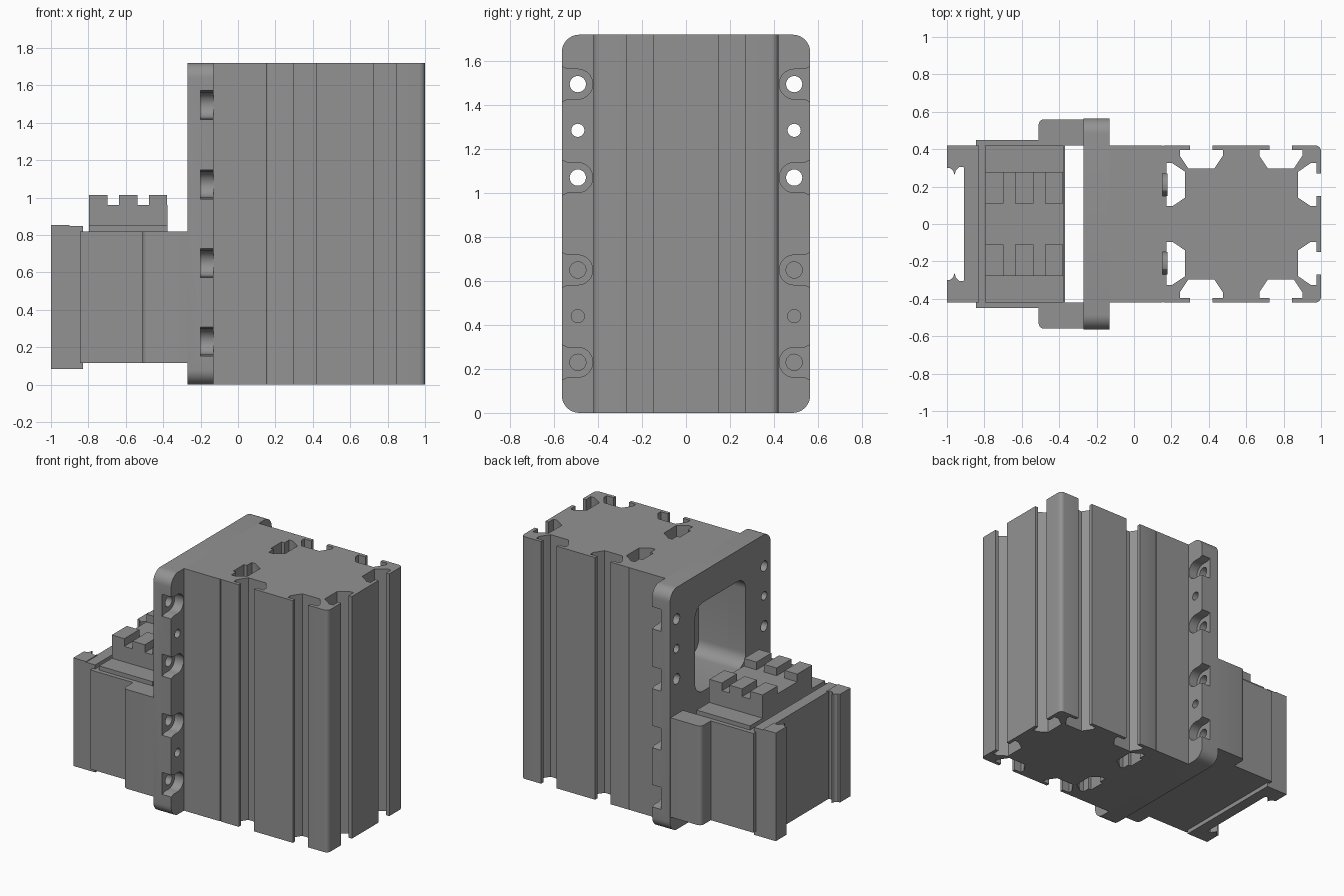
import bpy, bmesh, math

if "Cube" in bpy.data.objects:
    bpy.data.objects.remove(bpy.data.objects["Cube"])

grey = bpy.data.materials.new("grey metal")
grey.diffuse_color = (0.29, 0.29, 0.29, 1)
grey.use_nodes = True
grey.node_tree.nodes["Principled BSDF"].inputs["Base Color"].default_value = grey.diffuse_color


def prisms(name, outlines, lo, hi, axis="Z"):
    """One object made of outlines extruded from lo to hi along an axis."""
    bm = bmesh.new()
    for pts in outlines:
        rings = []
        for h in (lo, hi):
            rings.append([bm.verts.new((a, b, h) if axis == "Z" else (h, a, b)) for a, b in pts])
        bm.faces.new(rings[0][::-1])
        bm.faces.new(rings[1])
        n = len(pts)
        for i in range(n):
            j = (i + 1) % n
            bm.faces.new((rings[0][i], rings[0][j], rings[1][j], rings[1][i]))
    bmesh.ops.recalc_face_normals(bm, faces=bm.faces)
    me = bpy.data.meshes.new(name)
    bm.to_mesh(me)
    bm.free()
    me.materials.append(grey)
    ob = bpy.data.objects.new(name, me)
    bpy.context.collection.objects.link(ob)
    return ob


def arc(cx, cy, r, a0, a1, n):
    return [(cx + r * math.cos(math.radians(a0 + (a1 - a0) * i / n)),
             cy + r * math.sin(math.radians(a0 + (a1 - a0) * i / n))) for i in range(n + 1)]


def circle(cx, cy, r, n=24):
    return arc(cx, cy, r, 0, 360, n)[:-1]


def rect(x0, x1, y0, y1, r=0.0):
    if not r:
        return [(x0, y0), (x1, y0), (x1, y1), (x0, y1)]
    return (arc(x1 - r, y0 + r, r, -90, 0, 8) + arc(x1 - r, y1 - r, r, 0, 90, 8)
            + arc(x0 + r, y1 - r, r, 90, 180, 8) + arc(x0 + r, y0 + r, r, 180, 270, 8))


def flip(pts):
    return [(a, -b) for a, b in pts]


def cut(ob, cutter):
    mod = ob.modifiers.new("cut", "BOOLEAN")
    mod.operation, mod.solver, mod.object = "DIFFERENCE", "EXACT", cutter
    bpy.context.view_layer.objects.active = ob
    bpy.ops.object.modifier_apply(modifier=mod.name)


# T-slot column: outline walked side by side, each with two T-slots
T_SLOT = [(-.06, 0), (-.06, .025), (-.115, .025), (-.115, .055), (-.07, .122),
          (.07, .122), (.115, .055), (.115, .025), (.06, .025), (.06, 0)]


def slot(cx, cy, tx, ty):
    # inward direction is the travel direction turned left
    return [(cx + tx * a - ty * d, cy + ty * a + tx * d) for a, d in T_SLOT]


X0, X1, Y = 0.15, 1.0, 0.42
outline = arc(X0 + .015, -Y + .015, .015, 180, 270, 3)
outline += slot(.36, -Y, 1, 0) + slot(.785, -Y, 1, 0)
outline += arc(X1 - .03, -Y + .03, .03, -90, 0, 5)
outline += slot(X1, -.21, 0, 1) + slot(X1, .21, 0, 1)
outline += arc(X1 - .03, Y - .03, .03, 0, 90, 5)
outline += slot(.785, Y, -1, 0) + slot(.36, Y, -1, 0)
outline += arc(X0 + .015, Y - .015, .015, 90, 180, 3)
outline += slot(X0, .21, 0, -1) + slot(X0, -.21, 0, -1)
prisms("slotted_column", [outline], 0, 1.72)

# Bolt heads seated in the hidden slots
prisms("bolt_heads", [circle(y, z, .06, 12) for y in (-.21, .21) for z in (.23, .65, 1.07, 1.5)],
       .14, .18, "X")

# Mounting block and its wider flange
block = prisms("mount_block", [rect(-Y, Y, 0, 1.72)], -.13, .152, "X")
flange = prisms("mount_flange", [rect(-.565, .565, 0, 1.72, .08)], -.27, -.13, "X")

big_z = (.23, .65, 1.07, 1.495)
small_z = (.44, 1.285)
holes, pockets = [], []
for s in (-1, 1):
    holes += [circle(s * .492, z, .037) for z in big_z]
    holes += [circle(s * .492, z, .03) for z in small_z]
    for z in big_z:
        # counterbore, open and slightly flared at the outer edge
        p = arc(.492, z, .068, 90, 270, 14) + [(.54, z - .068), (.56, z - .078), (.6, z - .078),
                                               (.6, z + .078), (.56, z + .078), (.54, z + .068)]
        pockets.append([(s * a, b) for a, b in p])
hole_cutter = prisms("hole_cutter", holes, -.4, 0, "X")
pocket_cutter = prisms("pocket_cutter", pockets, -.2, -.05, "X")
window_cutter = prisms("window_cutter", [rect(-.285, .285, .87, 1.5, .09)], -.4, .1, "X")
cut(flange, pocket_cutter)
cut(flange, hole_cutter)
cut(flange, window_cutter)
cut(block, window_cutter)
for c in (hole_cutter, pocket_cutter, window_cutter):
    bpy.data.objects.remove(c)

# Side wings joining the flange to the connector body
wing = [(-.27, .42), (-.27, .56)] + arc(-.48, .53, .03, 90, 180, 5) + [(-.51, .42)]
prisms("side_wings", [wing, flip(wing)], .115, .82)

# Connector body with top plate, terminal base and studs
prisms("connector_body", [rect(-.845, -.37, -.45, .45)], .115, .82)
prisms("top_plate", [rect(-.797, -.377, -.42, .42)], .81, .85)
prisms("terminal_base", [rect(-.797, -.377, -.278, .278)], .84, .96)
studs = []
for x in (-.797, -.635, -.477):
    studs += [rect(x, x + .098, .11, .278), rect(x, x + .098, -.278, -.11)]
prisms("terminal_studs", studs, .95, 1.015)

# End bracket: plate and two ribbed arms
prisms("end_plate", [rect(-.908, -.828, -.42, .42)], .085, .848)
arm = [(-.9, .42), (-1, .42), (-1, .3), (-.985, .3), (-.967, .285), (-.96, .262),
       (-.953, .285), (-.935, .305), (-.912, .305), (-.9, .29)]
prisms("end_arms", [arm, flip(arm)], .085, .853)

# Smooth the rounded surfaces, keep the edges crisp
bpy.ops.object.select_all(action="SELECT")
bpy.context.view_layer.objects.active = block
bpy.ops.object.shade_smooth_by_angle(angle=math.radians(30))
